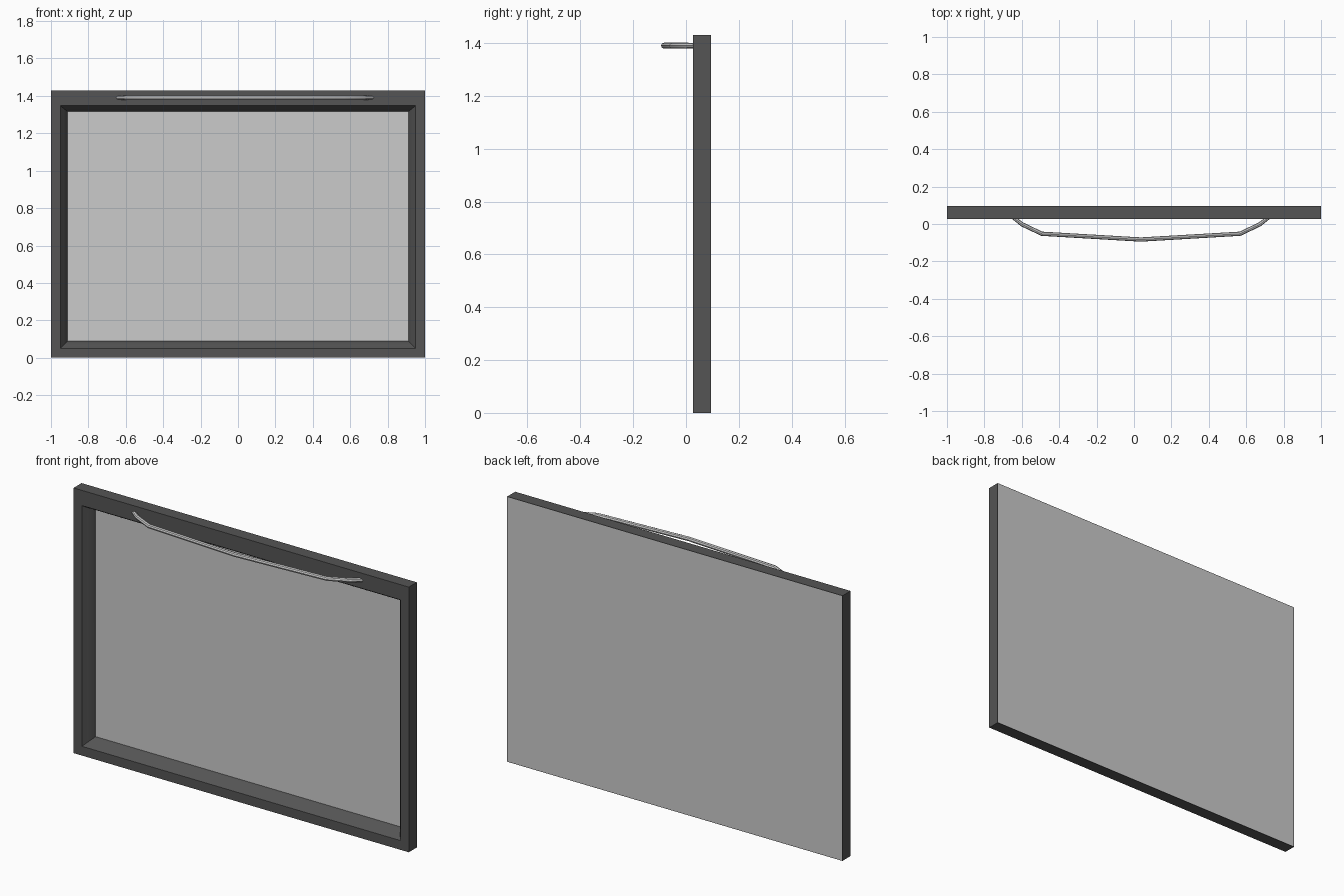
import bpy, bmesh

if "Cube" in bpy.data.objects:
    bpy.data.objects.remove(bpy.data.objects["Cube"])

W, H = 1.0, 1.43            # half width, height
FRONT, BACK = 0.027, 0.095  # frame depth range


def material(name, grey):
    m = bpy.data.materials.new(name)
    m.diffuse_color = (grey, grey, grey, 1)
    m.use_nodes = True
    m.node_tree.nodes["Principled BSDF"].inputs["Base Color"].default_value = m.diffuse_color
    return m


def add_object(name, bm, mat=None):
    bmesh.ops.recalc_face_normals(bm, faces=bm.faces)
    me = bpy.data.meshes.new(name)
    bm.to_mesh(me)
    bm.free()
    ob = bpy.data.objects.new(name, me)
    bpy.context.collection.objects.link(ob)
    if mat:
        me.materials.append(mat)
    return ob


# Frame: moulding profile (side inset, top inset, depth) swept round a rectangle
profile = [(0.0, 0.0, BACK), (0.0, 0.0, FRONT), (0.05, 0.082, FRONT),
           (0.055, 0.087, 0.034), (0.068, 0.097, 0.050),
           (0.086, 0.112, 0.076), (0.09, 0.115, 0.090),
           (0.09, 0.115, 0.093), (0.002, 0.002, 0.093), (0.002, 0.002, BACK)]
bm = bmesh.new()
rings = []
for s, t, y in profile:
    x, z0, z1 = W - s, s, H - t
    rings.append([bm.verts.new((px, y, pz))
                  for px, pz in ((-x, z0), (x, z0), (x, z1), (-x, z1))])
for a, b in zip(rings, rings[1:] + rings[:1]):
    for i in range(4):
        j = (i + 1) % 4
        bm.faces.new((a[i], a[j], b[j], b[i]))
add_object("frame", bm, material("dark_grey", 0.09))


# Board: thin sheet closing the frame, seen from front and back
def add_box(name, x, y0, y1, z0, z1):
    bm = bmesh.new()
    bmesh.ops.create_cube(bm, size=1)
    for v in bm.verts:
        v.co = (x * 2 * v.co.x,
                (y0 + y1) / 2 + (y1 - y0) * v.co.y,
                (z0 + z1) / 2 + (z1 - z0) * v.co.z)
    return add_object(name, bm)


add_box("board_face", W - 0.088, 0.088, 0.0935, 0.088, H - 0.113)
add_box("back_sheet", W - 0.002, 0.0932, BACK, 0.002, H - 0.002)

# Handle rail: bowed eight-sided bar mounted on the top of the frame
path = [(-0.346 * 2, 0.042), (-0.635, -0.002), (-0.53, -0.052), (0.0, -0.083)]
path = path + [(-x, y) for x, y in reversed(path[:-1])]
cu = bpy.data.curves.new("handle_rail", 'CURVE')
cu.dimensions = '3D'
cu.bevel_depth = 0.0115
cu.bevel_resolution = 2
cu.use_fill_caps = True
sp = cu.splines.new('POLY')
sp.points.add(len(path) - 1)
for i, (p, (x, y)) in enumerate(zip(sp.points, path)):
    p.co = (x + 0.037, y, 1.39, 1)
    p.radius = 0.85 if i in (0, len(path) - 1) else 1.0
rail = bpy.data.objects.new("handle_rail", cu)
bpy.context.collection.objects.link(rail)

# Smooth shading with sharp corners
bpy.ops.object.select_all(action='DESELECT')
rail.select_set(True)
bpy.context.view_layer.objects.active = rail
bpy.ops.object.convert(target='MESH')
bpy.data.objects["frame"].select_set(True)
bpy.ops.object.shade_smooth_by_angle()
